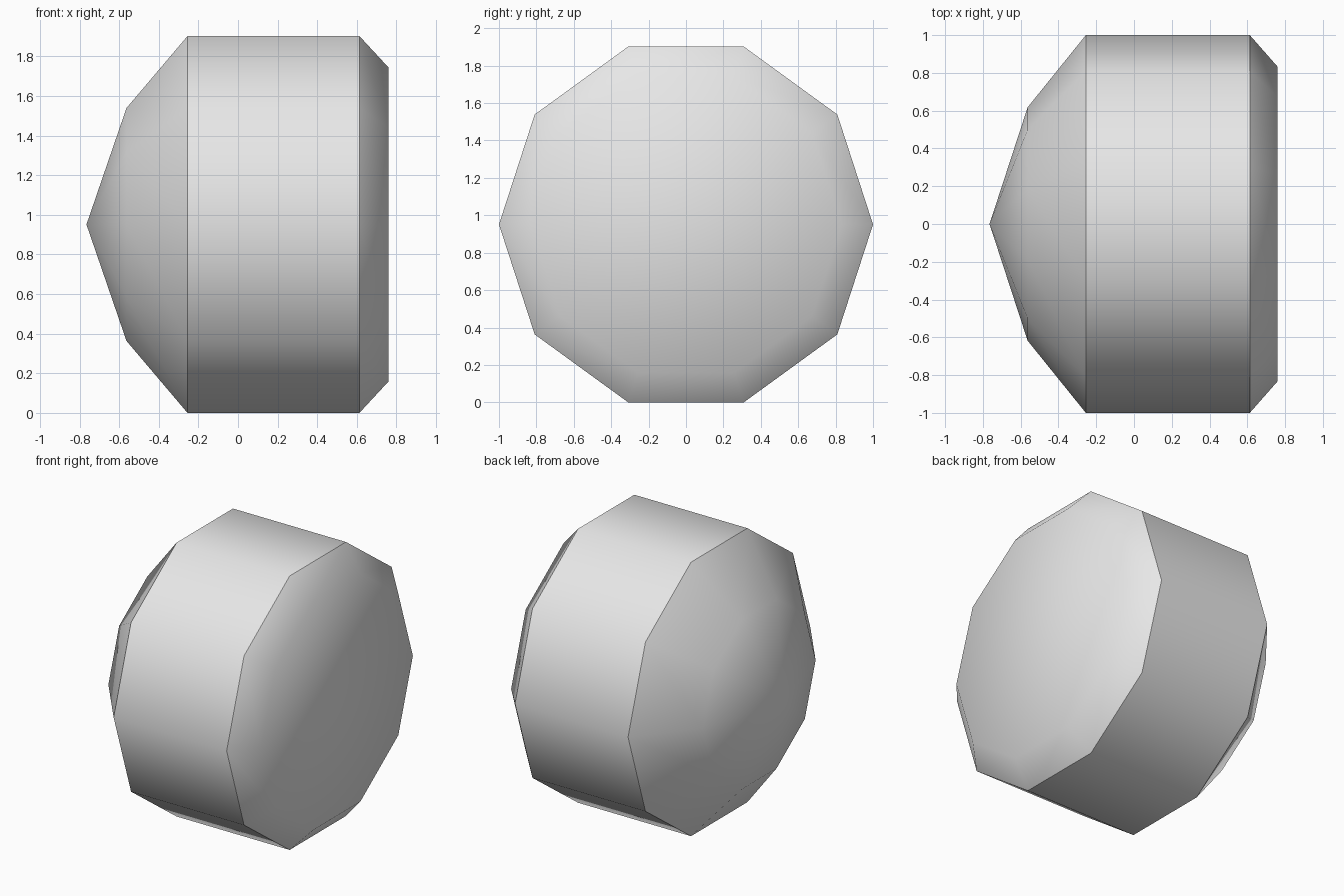
import bpy
import bmesh
from math import cos, sin, pi, radians

cube = bpy.data.objects.get("Cube")
if cube:
    bpy.data.objects.remove(cube, do_unlink=True)

SIDES = 10
CENTRE_Z = cos(pi / SIDES)

# One plain grey material
grey = bpy.data.materials.new("light_grey")
grey.use_nodes = True
colour = (0.8, 0.8, 0.8, 1)
grey.diffuse_color = colour
grey.node_tree.nodes["Principled BSDF"].inputs["Base Color"].default_value = colour

# Profile along x as (x, radius): domed end, barrel, bevelled flat end
TIP_X = -0.765
PROFILE = [(-0.563, 0.618), (-0.255, 1.0), (0.613, 1.0), (0.76, 0.833)]

bm = bmesh.new()
rings = []
for x, r in PROFILE:
    rings.append([bm.verts.new((x, r * cos(2 * pi * i / SIDES),
                                CENTRE_Z + r * sin(2 * pi * i / SIDES)))
                  for i in range(SIDES)])

# Walls between neighbouring rings
for a, b in zip(rings, rings[1:]):
    for i in range(SIDES):
        j = (i + 1) % SIDES
        bm.faces.new((a[i], a[j], b[j], b[i]))

# Pointed tip and flat cap
tip = bm.verts.new((TIP_X, 0, CENTRE_Z))
for i in range(SIDES):
    bm.faces.new((tip, rings[0][(i + 1) % SIDES], rings[0][i]))
bm.faces.new(rings[-1])
bmesh.ops.recalc_face_normals(bm, faces=bm.faces)

mesh = bpy.data.meshes.new("domed_drum")
bm.to_mesh(mesh)
bm.free()
mesh.materials.append(grey)
drum = bpy.data.objects.new("domed_drum", mesh)
bpy.context.collection.objects.link(drum)

# Smooth shading, sharp only at the two barrel rims
bpy.ops.object.select_all(action='DESELECT')
drum.select_set(True)
bpy.context.view_layer.objects.active = drum
bpy.ops.object.shade_smooth_by_angle(angle=radians(45))
